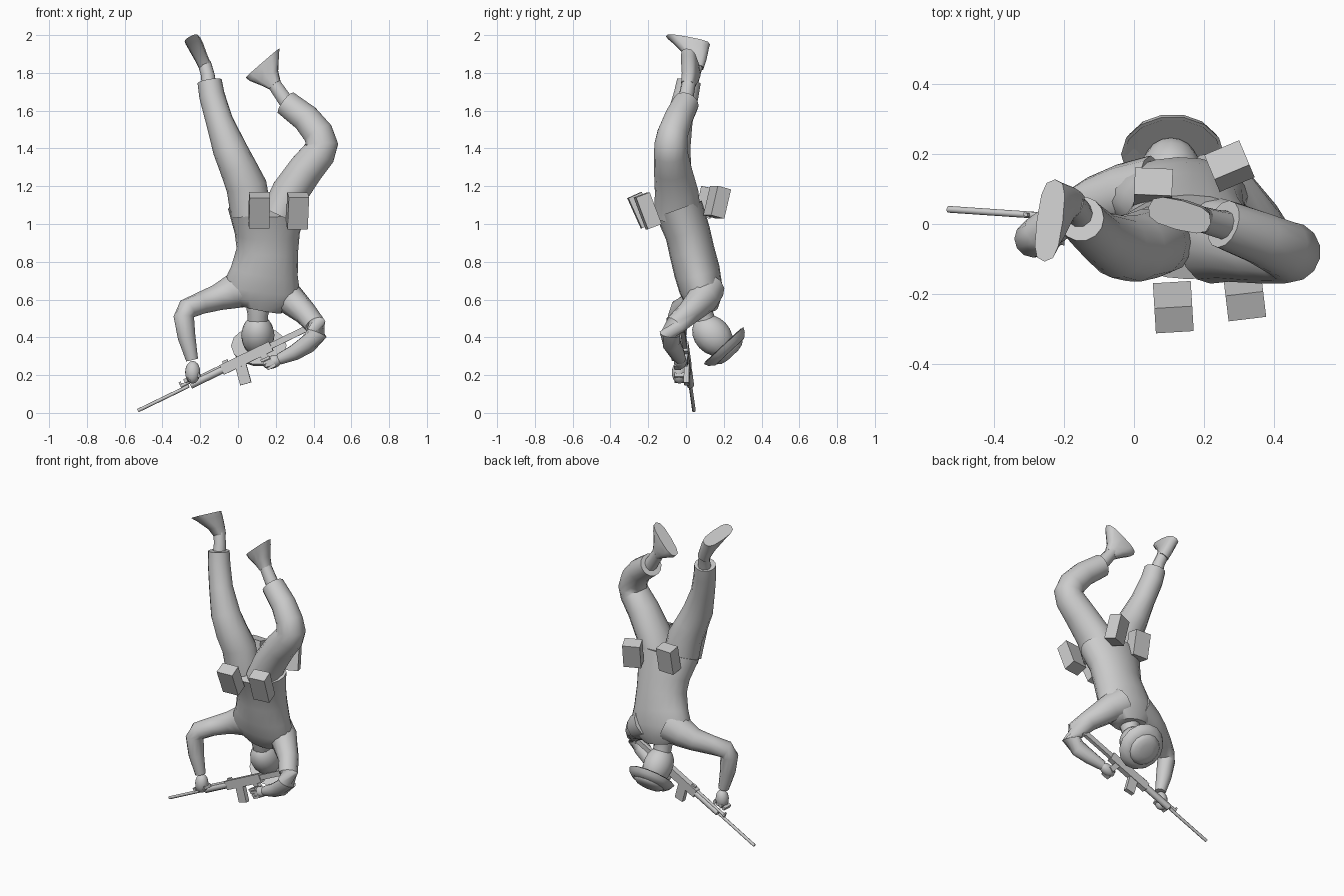
import bpy, bmesh, math
from mathutils import Vector, Matrix

if "Cube" in bpy.data.objects:
    bpy.data.objects.remove(bpy.data.objects["Cube"])

grey = bpy.data.materials.new("plain_grey")
grey.diffuse_color = (0.6, 0.6, 0.6, 1)
grey.use_nodes = True
grey.node_tree.nodes["Principled BSDF"].inputs["Base Color"].default_value = grey.diffuse_color


def finish(bm, name, angle=40):
    bmesh.ops.recalc_face_normals(bm, faces=bm.faces[:])
    me = bpy.data.meshes.new(name)
    bm.to_mesh(me)
    bm.free()
    ob = bpy.data.objects.new(name, me)
    bpy.context.collection.objects.link(ob)
    me.materials.append(grey)
    bpy.ops.object.select_all(action='DESELECT')
    ob.select_set(True)
    bpy.context.view_layer.objects.active = ob
    bpy.ops.object.shade_smooth_by_angle(angle=math.radians(angle))
    return ob


def loft(name, rings, hint, sides=14, exact=False, power=1.0):
    """Tube through (x, y, z, ru[, rv]); ru lies along hint, rv across it."""
    bm = bmesh.new()
    pts = [Vector(r[:3]) for r in rings]
    loops = []
    for i, r in enumerate(rings):
        t = (pts[min(i + 1, len(pts) - 1)] - pts[max(i - 1, 0)]).normalized()
        u = Vector(hint).normalized()
        if not exact:
            u = (u - t * u.dot(t)).normalized()
        v = t.cross(u).normalized()
        loop = []
        for k in range(sides):
            c, s = [math.copysign(abs(f) ** power, f) for f in
                    (math.cos(2 * math.pi * k / sides), math.sin(2 * math.pi * k / sides))]
            loop.append(bm.verts.new(pts[i] + u * r[3] * c + v * r[-1] * s))
        loops.append(loop)
    for a, b in zip(loops, loops[1:]):
        for k in range(sides):
            j = (k + 1) % sides
            bm.faces.new((a[k], a[j], b[j], b[k]))
    bm.faces.new(loops[0])
    bm.faces.new(loops[-1])
    return finish(bm, name, 50)


def frame(origin, z_axis, x_hint):
    """Placement matrix from a z axis and a rough x axis."""
    z = Vector(z_axis).normalized()
    x = Vector(x_hint)
    x = (x - z * x.dot(z)).normalized()
    m = Matrix((x, z.cross(x), z)).transposed().to_4x4()
    m.translation = Vector(origin)
    return m


def ball(name, mat, size):
    bm = bmesh.new()
    bmesh.ops.create_uvsphere(bm, u_segments=16, v_segments=10, radius=1,
                              matrix=mat @ Matrix.Diagonal((*size, 1)))
    return finish(bm, name, 60)


def box(name, mat, size):
    bm = bmesh.new()
    bmesh.ops.create_cube(bm, size=1, matrix=mat @ Matrix.Diagonal((*size, 1)))
    return finish(bm, name, 20)


# jacket body, wide at the hem (top) and the shoulders (bottom)
loft("jacket", [(.155, -.037, 1.08, .208, .128), (.155, .01, .95, .172, .12),
                (.155, .03, .86, .163, .12), (.14, .058, .75, .178, .122),
                (.125, .078, .66, .205, .115), (.12, .09, .60, .195, .1),
                (.11, .095, .55, .12, .075)], (1, 0, 0), 20)

# trousers
loft("left_trouser", [(.07, -.045, 1.05, .108, .1), (.045, -.055, 1.2, .108, .1),
                      (0, -.068, 1.3, .098), (-.045, -.065, 1.4, .09),
                      (-.10, -.035, 1.55, .072), (-.138, 0, 1.68, .068),
                      (-.15, .015, 1.755, .065)], (1, 0, 0))
loft("right_trouser", [(.22, -.045, 1.05, .125, .1), (.275, -.05, 1.17, .115, .1),
                       (.36, -.07, 1.29, .1, .095), (.43, -.08, 1.375, .09),
                       (.445, -.08, 1.42, .087), (.425, -.07, 1.48, .082),
                       (.36, -.04, 1.56, .076), (.255, 0, 1.64, .07)], (0, 1, 0))

# shins and feet
loft("left_shin", [(-.15, .015, 1.7, .042), (-.16, .04, 1.79, .036),
                   (-.178, .06, 1.85, .036)], (1, 0, 0), 10)
loft("left_foot", [(-.172, .06, 1.83, .034, .034), (-.195, .055, 1.88, .055, .036),
                   (-.225, .025, 1.945, .098, .042), (-.24, .01, 1.972, .12, .042)],
     (-.03, -.235, .042), 12, True, .7)
loft("right_shin", [(.29, -.01, 1.6, .045), (.24, 0, 1.67, .04),
                    (.185, .015, 1.75, .037)], (0, 1, 0), 10)
loft("right_foot", [(.195, .01, 1.735, .036, .036), (.165, .02, 1.775, .062, .04),
                    (.14, .025, 1.825, .105, .044), (.13, .025, 1.852, .12, .042)],
     (.19, -.05, .165), 12, True, .7)

# sleeves
loft("left_sleeve", [(.05, .085, .67, .11), (-.04, .082, .637, .088), (-.11, .068, .61, .069),
                     (-.2, .02, .58, .058), (-.27, -.03, .55, .056), (-.287, -.042, .51, .054),
                     (-.272, -.047, .40, .047), (-.243, -.045, .28, .032)], (0, 1, 0), 12)
loft("right_sleeve", [(.2, .105, .66, .1), (.27, .09, .605, .085), (.36, .01, .525, .063),
                      (.41, -.06, .465, .057), (.418, -.085, .42, .056),
                      (.37, -.075, .365, .05), (.30, -.05, .32, .042),
                      (.22, -.03, .285, .03)], (0, 0, 1), 12)

# neck, head and helmet, head thrown back
crown = Vector((0, .68, -.73)).normalized()
loft("neck", [(.11, .085, .60, .075, .065), (.105, .09, .52, .055), (.105, .12, .44, .055)],
     (1, 0, 0), 12)
ball("head", frame((.105, .14, .41), crown, (1, 0, 0)), (.088, .096, .12))
hat = Vector((.11, .20, .355))
loft("helmet_brim", [(*(hat + crown * t), r) for t, r in
                     ((.006, .105), (-.006, .14), (-.002, .147), (.022, .135), (.045, .108))],
     (1, 0, 0), 14)
loft("helmet_dome", [(*(hat + crown * t), r) for t, r in
                     ((.03, .1), (.045, .098), (.062, .075), (.07, .04))], (1, 0, 0), 14)

# rifle: local x runs muzzle to butt, local z is its upper side
muzzle, butt = Vector((-.53, .042, .012)), Vector((.385, -.02, .455))
along = (butt - muzzle).normalized()
up = Vector((0, 0, 1)) - along * along.z
gun = frame(muzzle, up, along)


def gun_rod(name, a, b, r, z=0.0):
    loft(name, [(*(gun @ Vector((x, 0, z))), r) for x in (a, b)], (0, 0, 1), 8)


def gun_box(name, x, z, sx, sy, sz, tilt=0):
    m = gun @ Matrix.Translation((x, 0, z)) @ Matrix.Rotation(tilt, 4, 'Y')
    box(name, m, (sx, sy, sz))


gun_rod("barrel", 0, .3, .0095)
gun_rod("gas_tube", .26, .5, .009, .018)
gun_rod("handguard", .31, .50, .02)
gun_box("front_sight", .265, .02, .012, .01, .04)
gun_box("receiver", .64, 0, .29, .035, .055)
gun_box("rear_sight", .53, .032, .03, .015, .015)
gun_box("magazine", .588, -.065, .06, .028, .115, .18)
gun_box("grip", .735, -.05, .035, .028, .08, -.3)
gun_box("stock", .895, .002, .24, .024, .032)
gun_box("butt_plate", 1.005, .0, .02, .028, .045)

# hands with fingers wrapped over the rifle
ball("left_hand", frame((-.24, -.035, .215), (.02, .02, 1), (1, 0, 0)), (.04, .04, .06))
ball("right_hand", frame((.185, -.03, .27), (-1, 0, -.4), (0, 1, 0)), (.034, .034, .055))
for i in range(4):
    box("left_finger", frame((-.275 + .022 * i, -.03, .172 + .009 * i), up, along), (.018, .06, .022))
    box("right_finger", frame((.145 + .011 * i, -.045, .285 - .014 * i), up, along), (.05, .035, .014))

# belt pouches: centre, outward direction in plan, outward lean of the top, height
for x, y, z, ox, oy, lean, h in ((.112, -.237, 1.073, .06, -1, .45, .175),
                                 (.315, -.203, 1.07, .12, -1, .38, .18),
                                 (.055, .105, 1.115, .04, 1, .2, .16),
                                 (.272, .165, 1.115, -.42, 1, .25, .16)):
    out = Vector((ox, oy, 0)).normalized()
    side = out.cross(Vector((0, 0, 1)))
    m = frame((x, y, z), Vector((0, 0, 1)) + out * lean, side)
    box("belt_pouch", m, (.108, .078, h))
